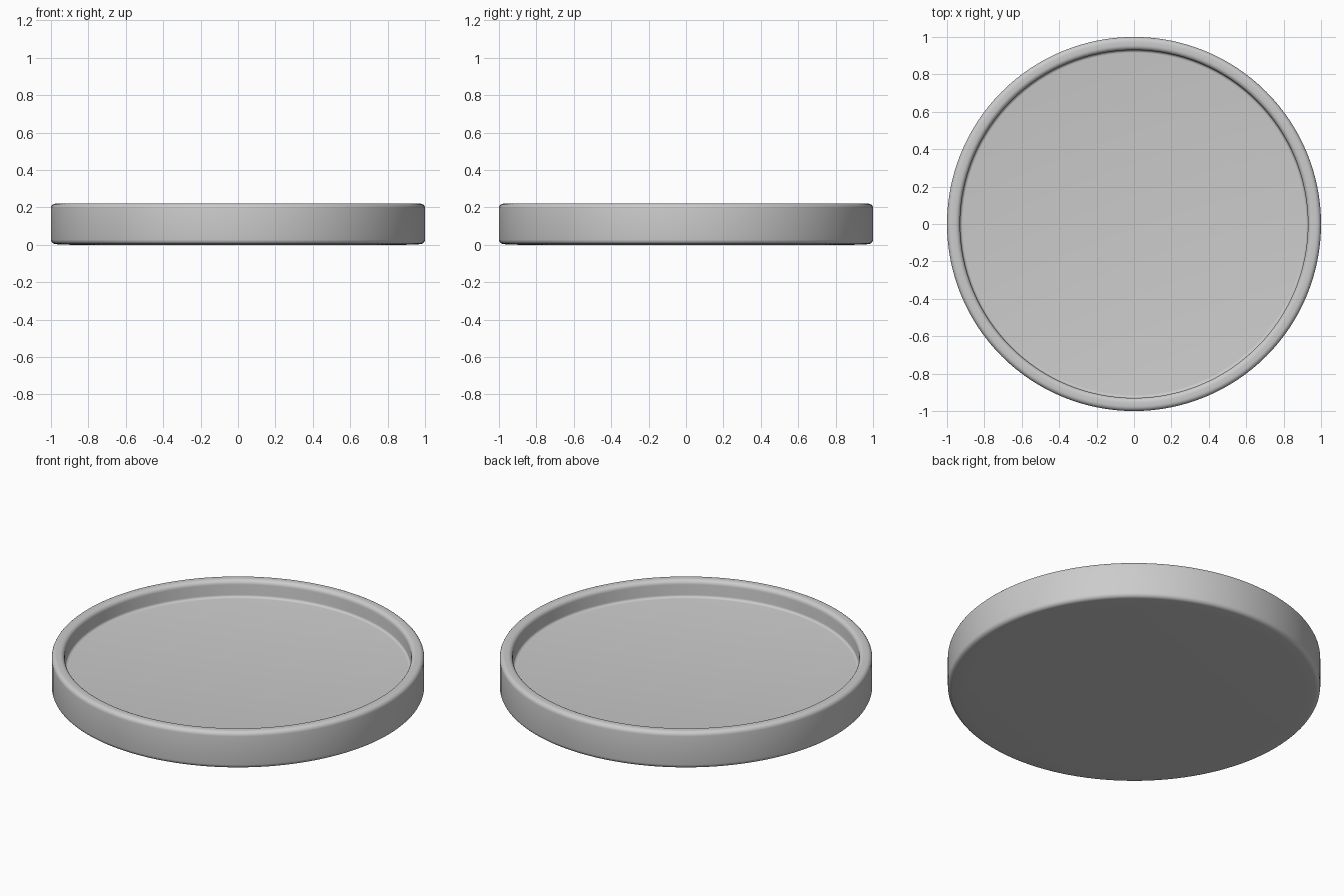
import bpy, bmesh, math

if "Cube" in bpy.data.objects:
    bpy.data.objects.remove(bpy.data.objects["Cube"])

SIDES = 128


def arc(cx, cz, r, a0, a1, n=5):
    """Points on a rounded corner of the profile, angles in degrees."""
    return [(cx + r * math.cos(math.radians(a0 + (a1 - a0) * i / n)),
             cz + r * math.sin(math.radians(a0 + (a1 - a0) * i / n)))
            for i in range(n + 1)]


def lathe(name, profile):
    """Spin an (r, z) profile, open on the axis, into a capped solid."""
    bm = bmesh.new()
    rings = []
    for r, z in profile:
        rings.append([bm.verts.new((r * math.cos(2 * math.pi * i / SIDES),
                                    r * math.sin(2 * math.pi * i / SIDES), z))
                      for i in range(SIDES)])
    for a, b in zip(rings, rings[1:]):
        for i in range(SIDES):
            j = (i + 1) % SIDES
            bm.faces.new((a[i], a[j], b[j], b[i]))
    bm.faces.new(rings[0][::-1])
    bm.faces.new(rings[-1])
    bmesh.ops.recalc_face_normals(bm, faces=bm.faces[:])
    mesh = bpy.data.meshes.new(name)
    bm.to_mesh(mesh)
    bm.free()
    obj = bpy.data.objects.new(name, mesh)
    bpy.context.collection.objects.link(obj)
    bpy.context.view_layer.objects.active = obj
    obj.select_set(True)
    bpy.ops.object.shade_smooth_by_angle(angle=math.radians(40))
    return obj


# Tray: flat underside, rounded outer wall and lip, recessed floor
profile = [(0.90, 0.0)]
profile += arc(0.975, 0.028, 0.025, -90, 0)      # lower outer edge
profile += arc(0.975, 0.195, 0.025, 0, 90)       # upper outer edge
profile += arc(0.955, 0.195, 0.025, 90, 180)     # inner lip
profile += arc(0.915, 0.135, 0.015, 0, -90)      # fillet into the floor
lathe("round_tray", profile)
